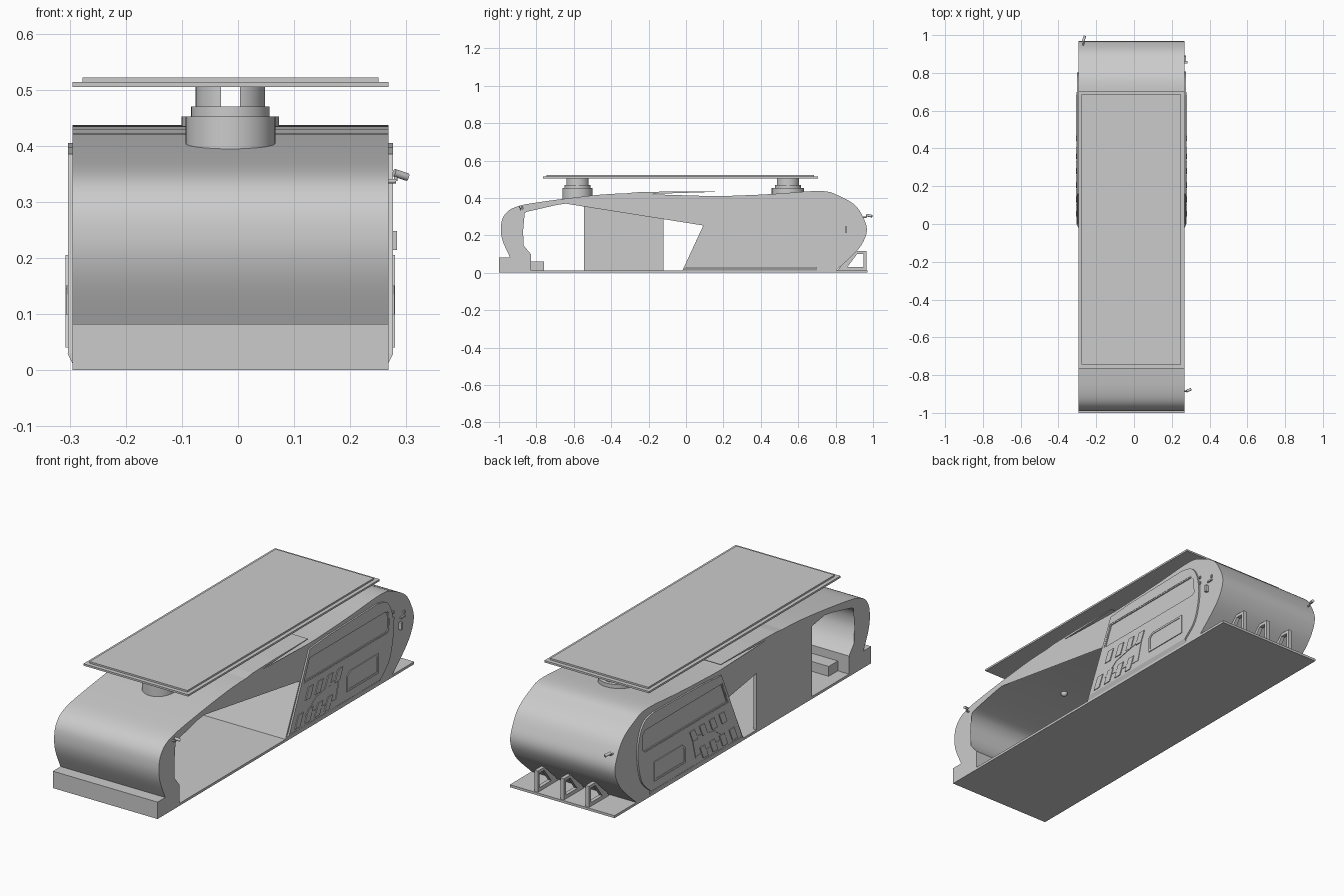
import bpy, bmesh, math
from mathutils import Vector

if "Cube" in bpy.data.objects:
    bpy.data.objects.remove(bpy.data.objects["Cube"])

CX, HW = -0.0135, 0.2815      # centre and half width of the extruded body


def finish(bm, name, smooth=None):
    bmesh.ops.recalc_face_normals(bm, faces=bm.faces)
    me = bpy.data.meshes.new(name)
    bm.to_mesh(me)
    bm.free()
    ob = bpy.data.objects.new(name, me)
    bpy.context.collection.objects.link(ob)
    if smooth:
        bpy.ops.object.select_all(action='DESELECT')
        ob.select_set(True)
        bpy.context.view_layer.objects.active = ob
        bpy.ops.object.shade_smooth_by_angle(angle=math.radians(smooth))
    return ob


def extrude(name, pts, x0, x1, smooth=None, hole=None):
    """Extrude a (y, z) outline from x0 to x1; a hole has as many points as the outline."""
    bm = bmesh.new()
    rings = [[[bm.verts.new((x, y, z)) for y, z in p] for x in (x0, x1)]
             for p in ([pts, hole] if hole else [pts])]
    n = len(pts)
    for a, b in rings:
        for i in range(n):
            bm.faces.new((a[i], a[(i + 1) % n], b[(i + 1) % n], b[i]))
    for k in (0, 1):
        if hole:
            o, h = rings[0][k], rings[1][k]
            for i in range(n):
                j = (i + 1) % n
                bm.faces.new((o[i], o[j], h[j], h[i]))
        else:
            bmesh.ops.triangulate(bm, faces=[bm.faces.new(rings[0][k])])
    return finish(bm, name, smooth)


def box(name, x0, x1, y0, y1, z0, z1):
    return extrude(name, [(y0, z0), (y1, z0), (y1, z1), (y0, z1)], x0, x1)


def cyl(name, r, p0, p1, seg=48):
    p0, p1 = Vector(p0), Vector(p1)
    bm = bmesh.new()
    bmesh.ops.create_cone(bm, cap_ends=True, segments=seg, radius1=r, radius2=r,
                          depth=(p1 - p0).length)
    rot = (p1 - p0).to_track_quat('Z', 'Y').to_matrix()
    for v in bm.verts:
        v.co = rot @ v.co + (p0 + p1) / 2
    return finish(bm, name, 40)


def spline(pts, steps=5):
    """Catmull-Rom curve through the points."""
    p = [Vector(q) for q in [pts[0]] + pts + [pts[-1]]]
    out = []
    for i in range(1, len(p) - 2):
        a, b, c, d = p[i - 1:i + 3]
        for s in range(steps):
            t = s / steps
            out.append(tuple(0.5 * (2 * b + (c - a) * t + (2 * a - 5 * b + 4 * c - d) * t * t
                                    + (3 * b - a - 3 * c + d) * t ** 3)))
    return out + [pts[-1]]


def shrink(pts, d):
    """Move the corners of a convex anticlockwise outline inward by d."""
    out, n = [], len(pts)
    for i in range(n):
        a, b, c = (Vector(pts[(i + k) % n]) for k in (-1, 0, 1))
        u, v = (b - a).normalized(), (c - b).normalized()
        m = Vector((-u.y - v.y, u.x + v.x)).normalized()
        out.append(tuple(b + m * d / max(0.3, m.dot(Vector((-u.y, u.x))))))
    return out


X0, X1 = CX - HW, CX + HW

# Base plate, front plinth and inside steps
box("base_plate", X0, X1, -1.0, 0.97, 0, 0.012)
box("front_plinth", X0, X1, -1.0, -0.9, 0.012, 0.082)
box("inner_bench", X0, X1, -0.94, -0.83, 0.012, 0.1)
box("inner_step", X0 + 0.06, X1 - 0.06, -0.83, -0.76, 0.012, 0.06)

# Main shell: curled front, sloping roof and rounded solid rear cabin
outer = spline([(-0.94, 0.08), (-0.98, 0.17), (-0.99, 0.24), (-0.973, 0.305), (-0.915, 0.35),
                (-0.78, 0.378), (-0.46, 0.417), (-0.25, 0.424), (-0.1, 0.414), (0.155, 0.409),
                (0.45, 0.42), (0.72, 0.437), (0.82, 0.41), (0.905, 0.36), (0.95, 0.29),
                (0.967, 0.23), (0.95, 0.17), (0.905, 0.107), (0.8, 0.01)])
inner = spline([(0.155, 0.387), (-0.1, 0.392), (-0.4, 0.39), (-0.6, 0.375), (-0.81, 0.34),
                (-0.88, 0.3), (-0.898, 0.23), (-0.877, 0.16), (-0.83, 0.1)])
extrude("main_shell", outer + [(-0.02, 0.01)] + inner, X0, X1, 30)
extrude("roof_blade", [(-0.4, 0.415), (-0.1, 0.424), (0.155, 0.432), (0.155, 0.435),
                       (-0.1, 0.434), (-0.27, 0.43)], X0, X1)

# Left side screen wall and ceiling lamp
box("screen_wall", X0, X0 + 0.015, -0.545, -0.12, 0.012, 0.395)
bm = bmesh.new()
bmesh.ops.create_uvsphere(bm, u_segments=20, v_segments=12, radius=0.016)
bmesh.ops.translate(bm, verts=bm.verts, vec=(CX, -0.525, 0.382))
finish(bm, "ceiling_lamp", 60)

# Roof panel on two stepped pedestals with split posts
box("roof_panel_lower", X0, X1, -0.765, 0.705, 0.505, 0.514)
box("roof_panel_upper", X0 + 0.018, X1 - 0.018, -0.745, 0.685, 0.514, 0.522)
for label, y, r, z in (("front", -0.58, 0.08, 0.385), ("rear", 0.545, 0.087, 0.41)):
    cyl(label + "_pedestal", r, (CX, y, z), (CX, y, 0.452))
    cyl(label + "_pedestal_cap", 0.07, (CX, y, 0.452), (CX, y, 0.47))
    for s in (-1, 1):
        arc = [(0.062 * math.cos(math.radians(a)), 0.062 * math.sin(math.radians(a)))
               for a in range(-74, 75, 4)]
        bm = bmesh.new()
        f = bm.faces.new([bm.verts.new((CX + s * u, y + v, 0.47)) for u, v in arc])
        ext = bmesh.ops.extrude_face_region(bm, geom=[f])["geom"]
        bmesh.ops.translate(bm, vec=(0, 0, 0.035),
                            verts=[g for g in ext if isinstance(g, bmesh.types.BMVert)])
        finish(bm, label + "_post", 30)

# Side cladding, repeated on both sides
panel = [(0.0, 0.03), (0.70, 0.03)] + spline([(0.70, 0.03), (0.77, 0.1), (0.80, 0.22),
         (0.79, 0.32), (0.75, 0.385), (0.68, 0.405)])[1:] + [(0.3, 0.397), (0.158, 0.385)]
window = [(0.108, 0.236), (0.75, 0.236), (0.77, 0.25), (0.765, 0.33), (0.745, 0.348), (0.155, 0.348)]
display = [(0.44, 0.07), (0.68, 0.07), (0.68, 0.165), (0.465, 0.165), (0.44, 0.145)]
badge = [(0.12, 0.075), (0.36, 0.06), (0.39, 0.175), (0.20, 0.135)]
for label, s in (("left", -1), ("right", 1)):
    def at(d):
        return CX + s * (HW + d)
    clad = extrude(label + "_cladding", panel, at(-0.002), at(0.008))
    cutter = extrude("cutter", window, at(0.002), at(0.03))
    cutter.hide_render = True
    mod = clad.modifiers.new("window", 'BOOLEAN')
    mod.object, mod.solver = cutter, 'EXACT'
    bpy.context.view_layer.objects.active = clad
    bpy.ops.object.modifier_apply(modifier="window")
    bpy.data.objects.remove(cutter)
    extrude(label + "_window_frame", window, at(0.002), at(0.0065), hole=shrink(window, 0.006))
    extrude(label + "_display", shrink(display, 0.01), at(0), at(0.0095))
    extrude(label + "_display_frame", display, at(0), at(0.012), hole=shrink(display, 0.01))
    # bevelled skirt along the foot
    bm = bmesh.new()
    q = [(-0.02, 0.012), (0.0, 0.03), (0.70, 0.03), (0.70, 0.012)]
    q = [bm.verts.new((at(0 if z < 0.02 else 0.009), y, z)) for y, z in q]
    w = [bm.verts.new((at(-0.002), v.co.y, v.co.z)) for v in q]
    bm.faces.new(q)
    bm.faces.new(w)
    for i in range(4):
        bm.faces.new((q[i], q[(i + 1) % 4], w[(i + 1) % 4], w[i]))
    finish(bm, label + "_skirt")
    # slanted raised bars in two rows
    for i in range(4):
        for row, (y0, z0, h) in (("lower", (0.04, 0.04, 0.06)), ("upper", (0.12, 0.15, 0.055))):
            y, k = y0 + i * 0.075, h * 0.45
            extrude(f"{label}_{row}_bar", [(y, z0), (y + 0.038, z0), (y + 0.038 + k, z0 + h),
                                           (y + k, z0 + h)], at(0), at(0.012))
    extrude(label + "_slanted_frame", badge, at(0), at(0.0105), hole=shrink(badge, 0.007))

# Hollow rear brackets
for x in (0.13, -0.01, -0.145):
    extrude("rear_bracket", [(0.81, 0.012), (0.965, 0.012), (0.965, 0.115), (0.89, 0.115)],
            x - 0.009, x + 0.009,
            hole=[(0.862, 0.03), (0.95, 0.03), (0.95, 0.1), (0.915, 0.1)])

# Security cameras and small fittings
for label, a, b in (("front", (0.278, -0.885, 0.352), (0.302, -0.875, 0.344)),
                    ("rear", (-0.27, 0.965, 0.308), (-0.26, 0.995, 0.302))):
    cyl(label + "_camera", 0.007, a, b, 16)
    foot = (0.262, a[1], 0.337) if label == "front" else (-0.27, 0.94, 0.296)
    cyl(label + "_camera_arm", 0.004, foot, (a[0] + 0.004, a[1], foot[2]), 12)
    cyl(label + "_camera_neck", 0.003, (a[0] + 0.003, a[1], foot[2]), (a[0] + 0.003, a[1], a[2]), 12)
box("control_box", X1 - 0.002, X1 + 0.015, 0.85, 0.862, 0.214, 0.248)
box("handle_bar", X1 - 0.002, X1 + 0.008, 0.86, 0.89, 0.262, 0.27)
for y, z in ((0.8, 0.31), (0.8, 0.28), (0.885, 0.28)):
    box("side_fitting", X1 - 0.002, X1 + 0.006, y, y + 0.008, z, z + 0.012)
